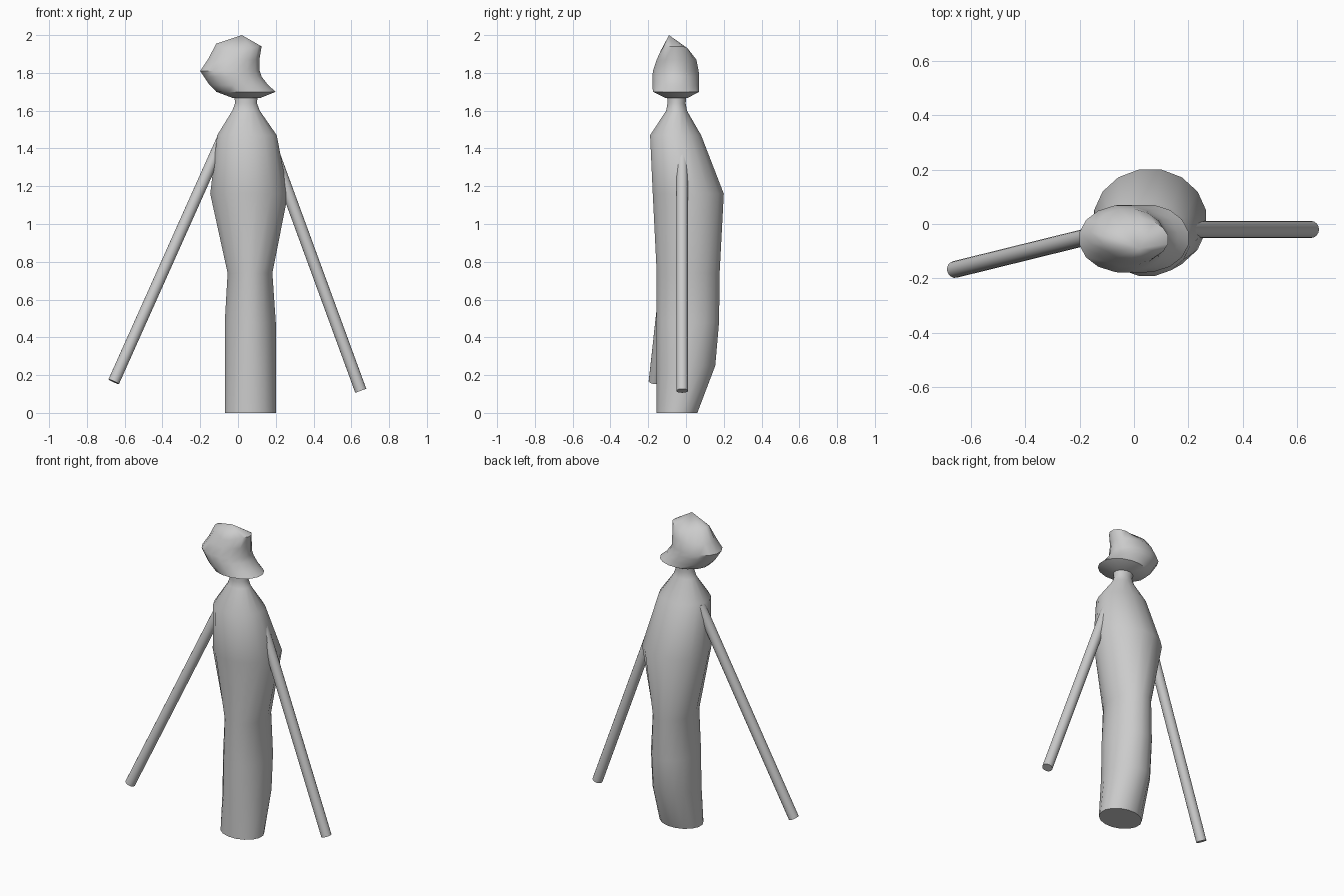
import bpy, bmesh, math
from mathutils import Vector

cube = bpy.data.objects.get("Cube")
if cube:
    bpy.data.objects.remove(cube)

grey = bpy.data.materials.new("plain_grey")
grey.use_nodes = True
colour = (0.6, 0.6, 0.6, 1)
grey.diffuse_color = colour
grey.node_tree.nodes["Principled BSDF"].inputs["Base Color"].default_value = colour


def finish(name, bm, angle):
    bmesh.ops.recalc_face_normals(bm, faces=bm.faces)
    mesh = bpy.data.meshes.new(name)
    bm.to_mesh(mesh)
    bm.free()
    mesh.materials.append(grey)
    obj = bpy.data.objects.new(name, mesh)
    bpy.context.collection.objects.link(obj)
    bpy.ops.object.select_all(action='DESELECT')
    obj.select_set(True)
    bpy.context.view_layer.objects.active = obj
    bpy.ops.object.shade_smooth_by_angle(angle=math.radians(angle))
    return obj


def ellipse(bm, z, x0, x1, y0, y1, sides=16):
    """Ring of vertices filling the given x and y range."""
    turns = [math.tau * (i + 0.5) / sides for i in range(sides)]
    fit = math.cos(math.pi / sides)
    return [bm.verts.new(((x0 + x1) / 2 + (x1 - x0) / 2 * math.cos(a) / fit,
                          (y0 + y1) / 2 + (y1 - y0) / 2 * math.sin(a) / fit, z))
            for a in turns]


def bridge(bm, rings):
    for low, high in zip(rings, rings[1:]):
        for i in range(len(low)):
            j = (i + 1) % len(low)
            bm.faces.new((low[i], low[j], high[j], high[i]))


# Body and neck: z, x range, y range
bm = bmesh.new()
rings = [ellipse(bm, *level) for level in (
    (0, -0.07, 0.20, -0.155, 0.06),
    (0.25, -0.07, 0.20, -0.155, 0.155),
    (0.48, -0.07, 0.20, -0.155, 0.175),
    (0.74, -0.055, 0.182, -0.155, 0.178),
    (1.16, -0.147, 0.265, -0.176, 0.20),
    (1.47, -0.11, 0.205, -0.19, 0.08),
    (1.60, -0.03, 0.115, -0.105, 0.005),
    (1.64, -0.015, 0.10, -0.098, -0.002),
    (1.68, -0.02, 0.105, -0.10, 0.002))]
bridge(bm, rings)
bm.faces.new(rings[0])
bm.faces.new(rings[-1])
finish("body", bm, 50)

# Head, with a jutting chin and a peaked crown
bm = bmesh.new()
rings = [ellipse(bm, *level) for level in (
    (1.668, -0.03, 0.12, -0.11, 0.01),
    (1.70, -0.115, 0.20, -0.175, 0.07),
    (1.735, -0.15, 0.16, -0.178, 0.07),
    (1.78, -0.18, 0.125, -0.178, 0.07),
    (1.81, -0.20, 0.115, -0.175, 0.067),
    (1.87, -0.16, 0.113, -0.155, 0.055),
    (1.94, -0.115, 0.125, -0.135, 0.02))]
bridge(bm, rings)
for v in rings[-1]:
    # The crown rim dips at the front and at the back, between its two corners
    v.co.z -= 0.035 * max(0, 1 - abs(v.co.x) / 0.1)
    if v.co.x < -0.1:
        v.co.z += 0.015
bm.faces.new(rings[0])
peak = bm.verts.new((0.02, -0.09, 2.0))
rim = rings[-1]
for i in range(len(rim)):
    bm.faces.new((rim[i], rim[(i + 1) % len(rim)], peak))
finish("head", bm, 40)

# Arms
for name, top, tip in (("left_arm", (0.18, -0.02, 1.40), (0.65, -0.02, 0.117)),
                       ("right_arm", (-0.083, -0.025, 1.45), (-0.658, -0.167, 0.165))):
    top, tip = Vector(top), Vector(tip)
    bm = bmesh.new()
    bmesh.ops.create_cone(bm, cap_ends=True, segments=16, radius1=0.031,
                          radius2=0.031, depth=(top - tip).length)
    arm = finish(name, bm, 40)
    arm.location = (top + tip) / 2
    arm.rotation_euler = (top - tip).to_track_quat('Z', 'Y').to_euler()
